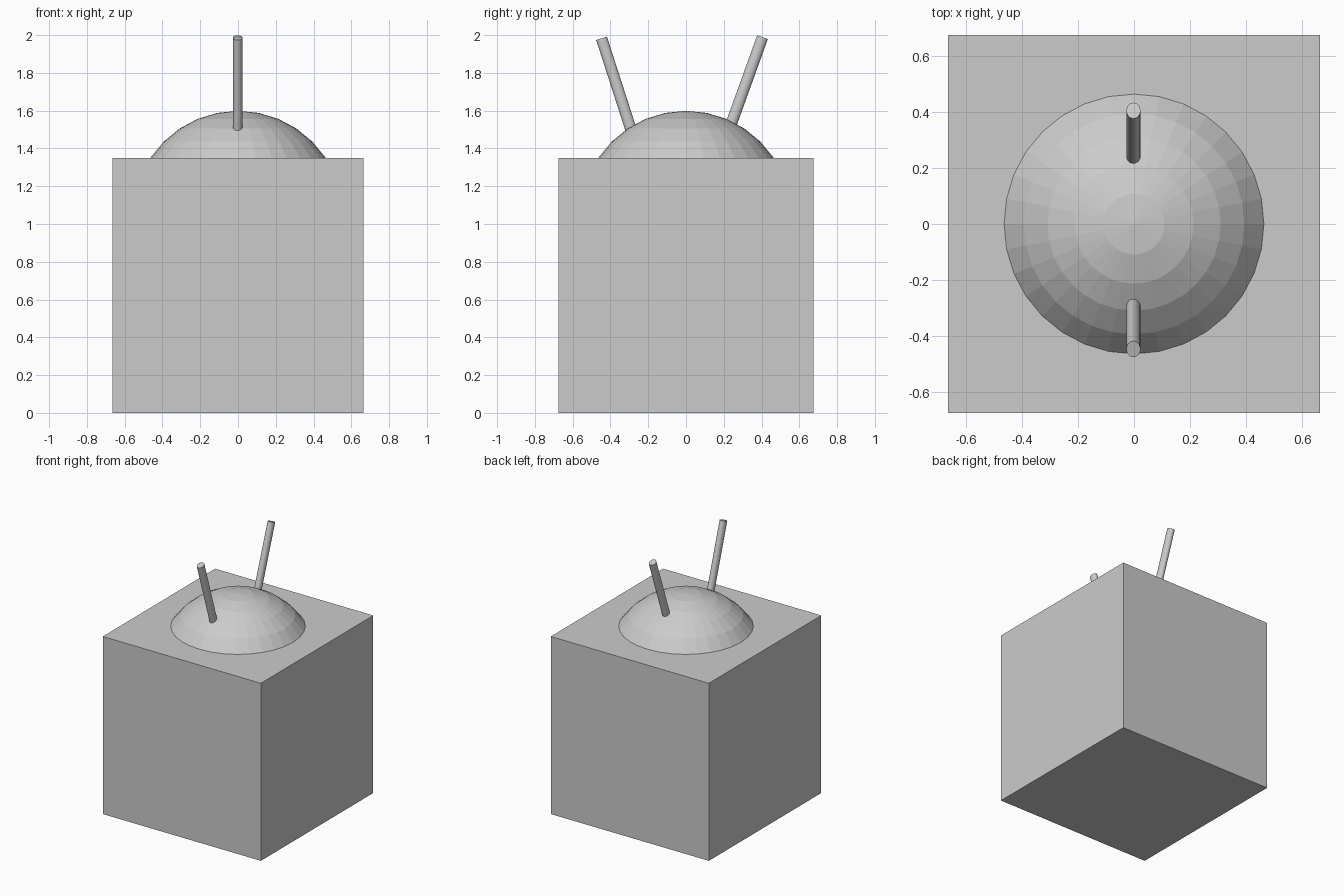
import bpy
from mathutils import Vector

if "Cube" in bpy.data.objects:
    bpy.data.objects.remove(bpy.data.objects["Cube"])

# Box body standing on the ground
bpy.ops.mesh.primitive_cube_add(size=1, location=(0, 0, 0.675))
body = bpy.context.object
body.name = "body"
body.scale = (1.33, 1.35, 1.35)

# Faceted sphere, its upper cap showing as a dome
bpy.ops.mesh.primitive_uv_sphere_add(segments=32, ring_count=16, radius=0.557,
                                     location=(0, 0, 1.042))
bpy.context.object.name = "dome"


def antenna(name, base, tip):
    """Slightly oval rod from inside the dome to its tip."""
    a, b = Vector(base), Vector(tip)
    a -= (b - a).normalized() * 0.12
    bpy.ops.mesh.primitive_cylinder_add(vertices=32, radius=1, depth=1,
                                        location=(a + b) / 2)
    rod = bpy.context.object
    rod.name = name
    rod.rotation_euler = Vector((0, 0, 1)).rotation_difference(b - a).to_euler()
    rod.scale = (0.025, 0.03, (b - a).length)


# Two antennae leaning apart
antenna("front_antenna", (-0.002, -0.294, 1.508), (-0.002, -0.447, 1.983))
antenna("back_antenna", (-0.002, 0.241, 1.534), (-0.002, 0.405, 1.989))
